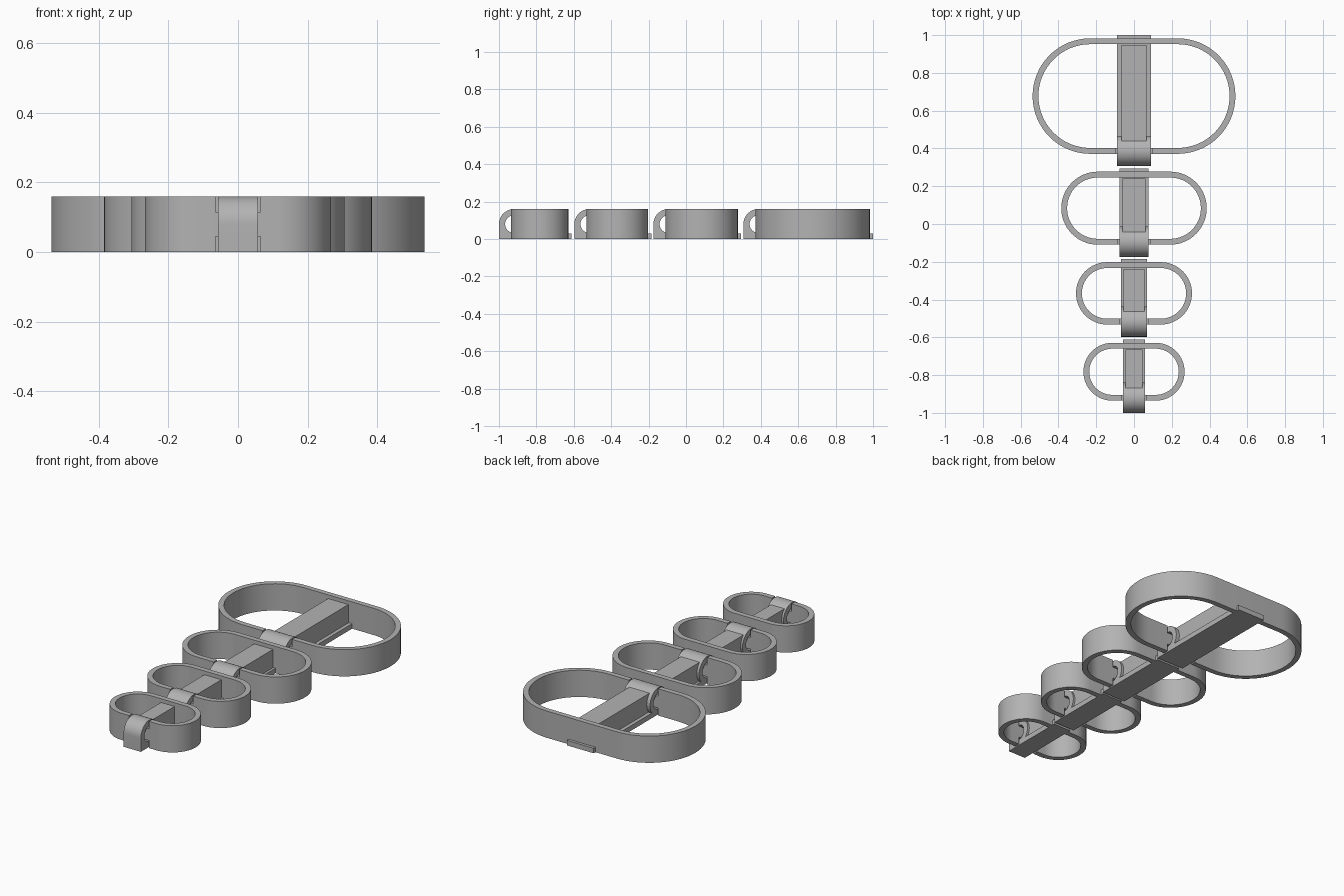
import bpy
from math import sin, cos, pi, radians

HEIGHT = 0.16       # full height of rings and hooks
WALL = 0.031        # ring wall thickness
STRIP = 0.03        # base strip thickness
BLOCK_TOP = 0.14
HOLE = 0.047        # tunnel radius through each hook
GAP = 0.008         # clearance beside each hook
AXIS = HEIGHT / 2   # pivot height, also the hook radius

old = bpy.data.objects.get("Cube")
if old:
    bpy.data.objects.remove(old, do_unlink=True)

grey = bpy.data.materials.new("plain_grey")
grey.use_nodes = True
colour = (0.45, 0.45, 0.45, 1)
grey.diffuse_color = colour
grey.node_tree.nodes["Principled BSDF"].inputs["Base Color"].default_value = colour


def arc(cx, cy, r, start, end, steps=32):
    """Points along a circular arc, angles in degrees."""
    angles = [radians(start + (end - start) * i / steps) for i in range(steps + 1)]
    return [(cx + r * cos(a), cy + r * sin(a)) for a in angles]


def extrude(name, loops, depth, location, rotation=(0, 0, 0)):
    """Fill closed outlines (inner ones become holes) and give them thickness."""
    curve = bpy.data.curves.new(name, "CURVE")
    curve.dimensions = "2D"
    curve.fill_mode = "BOTH"
    curve.extrude = depth / 2
    for loop in loops:
        spline = curve.splines.new("POLY")
        spline.points.add(len(loop) - 1)
        for point, (x, y) in zip(spline.points, loop):
            point.co = (x, y, 0, 1)
        spline.use_cyclic_u = True
    obj = bpy.data.objects.new(name, curve)
    bpy.context.collection.objects.link(obj)
    obj.location = location
    obj.rotation_euler = rotation
    bpy.ops.object.select_all(action="DESELECT")
    obj.select_set(True)
    bpy.context.view_layer.objects.active = obj
    bpy.ops.object.convert(target="MESH")
    obj = bpy.context.object
    obj.data.materials.clear()
    obj.data.materials.append(grey)
    bpy.ops.object.shade_smooth_by_angle(angle=radians(30))


def box(name, half_width, y0, y1, z0, z1):
    bpy.ops.mesh.primitive_cube_add(size=1, location=(0, (y0 + y1) / 2, (z0 + z1) / 2))
    obj = bpy.context.object
    obj.name = name
    obj.scale = (2 * half_width, y1 - y0, z1 - z0)
    obj.data.materials.append(grey)


def unit(label, front, ring_back, half_span, strip_half, block_half):
    pivot = front + AXIS
    ring_front = pivot - WALL / 2
    radius = (ring_back - ring_front) / 2
    middle = ring_front + radius
    side = half_span - radius
    opening = strip_half + GAP

    # Ring wall, open at the front where the hook sits
    def wall_line(r):
        return ([(opening, middle - r)] + arc(side, middle, r, -90, 90)
                + arc(-side, middle, r, 90, 270) + [(-opening, middle - r)])
    outline = wall_line(radius) + wall_line(radius - WALL)[::-1]
    extrude(label + "_ring", [outline], HEIGHT, (0, 0, HEIGHT / 2))

    # Pivot bar running through the hook
    box(label + "_pivot_bar", opening, ring_front, ring_front + WALL, 0.045, 0.115)

    # Rounded hook with a round tunnel, profile drawn in the y-z plane
    profile = [(front, 0)] + arc(pivot, AXIS, AXIS, 180, -90, 48)
    tunnel = arc(pivot, AXIS, HOLE, 0, 352.5, 47)
    extrude(label + "_hook", [profile, tunnel], 2 * strip_half,
            (0, 0, 0), (pi / 2, 0, pi / 2))

    # Base strip and raised block
    box(label + "_base_strip", strip_half, pivot, ring_back + 0.017, 0, STRIP)
    box(label + "_block", block_half, pivot + 0.05, ring_back - WALL - 0.004,
        STRIP, BLOCK_TOP)


unit("small", -1.0, -0.629, 0.268, 0.057, 0.045)
unit("medium", -0.597, -0.202, 0.307, 0.068, 0.056)
unit("large", -0.174, 0.277, 0.385, 0.077, 0.062)
unit("largest", 0.307, 0.983, 0.537, 0.089, 0.067)
